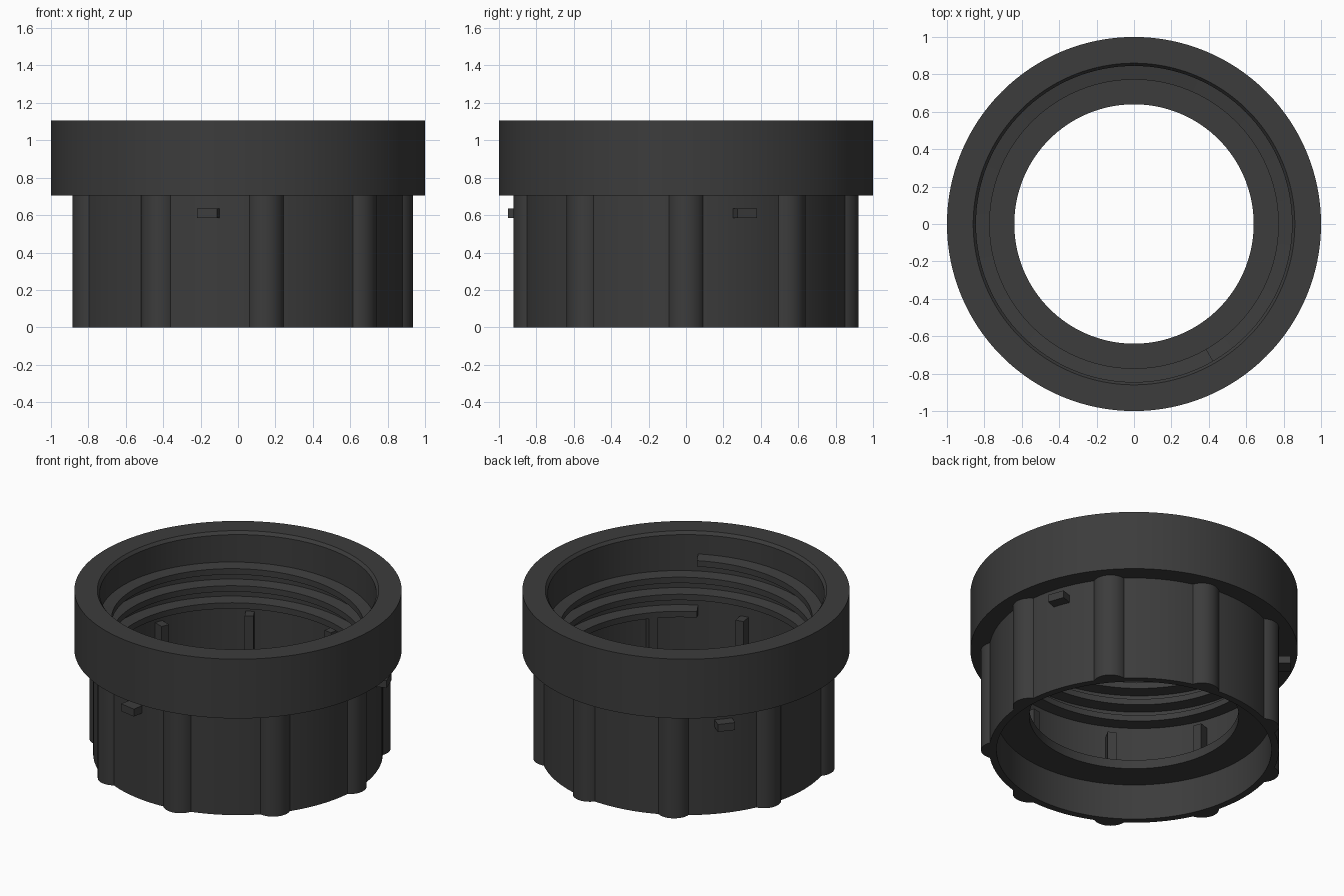
import bpy, math

if "Cube" in bpy.data.objects:
    bpy.data.objects.remove(bpy.data.objects["Cube"])

mat = bpy.data.materials.new("dark_plastic")
mat.diffuse_color = (0.045, 0.045, 0.045, 1)
mat.use_nodes = True
mat.node_tree.nodes["Principled BSDF"].inputs["Base Color"].default_value = mat.diffuse_color


def add_mesh(name, verts, faces, angle=30):
    me = bpy.data.meshes.new(name)
    me.from_pydata(verts, [], faces)
    ob = bpy.data.objects.new(name, me)
    bpy.context.collection.objects.link(ob)
    me.materials.append(mat)
    bpy.ops.object.select_all(action='DESELECT')
    ob.select_set(True)
    bpy.context.view_layer.objects.active = ob
    bpy.ops.object.mode_set(mode='EDIT')
    bpy.ops.mesh.select_all(action='SELECT')
    bpy.ops.mesh.normals_make_consistent(inside=False)
    bpy.ops.object.mode_set(mode='OBJECT')
    bpy.ops.object.shade_smooth_by_angle(angle=math.radians(angle))
    return ob


def polar(r, a, z):
    return (r * math.cos(a), r * math.sin(a), z)


def lathe(name, profile, n=128):
    m = len(profile)
    verts = [polar(r, 2 * math.pi * i / n, z) for i in range(n) for r, z in profile]
    faces = [(i * m + j, (i + 1) % n * m + j,
              (i + 1) % n * m + (j + 1) % m, i * m + (j + 1) % m)
             for i in range(n) for j in range(m)]
    return add_mesh(name, verts, faces)


def prism(name, outline, z0, z1, angle):
    """Extrude an outline (radial, tangential) upwards, turned around z."""
    c, s, n = math.cos(angle), math.sin(angle), len(outline)
    verts = [(x * c - y * s, x * s + y * c, z) for z in (z0, z1) for x, y in outline]
    faces = [(i, (i + 1) % n, n + (i + 1) % n, n + i) for i in range(n)]
    faces += [tuple(range(n))[::-1], tuple(range(n, 2 * n))]
    return add_mesh(name, verts, faces)


def box(r0, r1, half):
    return [(r0, -half), (r1, -half), (r1, half), (r0, half)]


# Body: collar, skirt and inner seat in one closed cross-section
lathe("cap_body", [
    (0.84, 0.0), (0.885, 0.0), (0.885, 0.705), (1.0, 0.705), (1.0, 1.105),
    (0.86, 1.105), (0.845, 1.085), (0.845, 0.305), (0.73, 0.305),
    (0.73, 0.30), (0.64, 0.30), (0.64, 0.24), (0.84, 0.24)])

# Rounded grip ribs outside, with thin support fins inside
arc = [math.radians(-73 + 146 * i / 16) for i in range(17)]
grip = [(0.83 + 0.105 * math.cos(t), 0.105 * math.sin(t)) for t in arc]
for k in range(9):
    a = math.radians(40 * k)
    prism(f"grip_rib_{k}", grip, 0.0, 0.705, a)
    prism(f"inner_fin_{k}", box(0.775, 0.86, 0.027), 0.29, 0.57, a)

# Three small tabs under the collar
for k in range(3):
    prism(f"lock_tab_{k}", box(0.87, 0.955, 0.055), 0.585, 0.635,
          math.radians(20 + 120 * k))

# Helical inner thread
turns, steps, pitch = 3.0, 96, 0.115
section = [(0.86, 0.033), (0.772, 0.02), (0.772, -0.02), (0.86, -0.033)]
verts, faces = [], []
count = int(turns * steps)
for i in range(count + 1):
    a = math.radians(-60) - 2 * math.pi * i / steps
    verts += [polar(r, a, 0.925 - pitch * i / steps + dz) for r, dz in section]
for i in range(count):
    for j in range(4):
        k = (j + 1) % 4
        faces.append((4 * i + j, 4 * i + k, 4 * i + 4 + k, 4 * i + 4 + j))
faces += [(0, 1, 2, 3), tuple(range(4 * count, 4 * count + 4))]
add_mesh("inner_thread", verts, faces)
